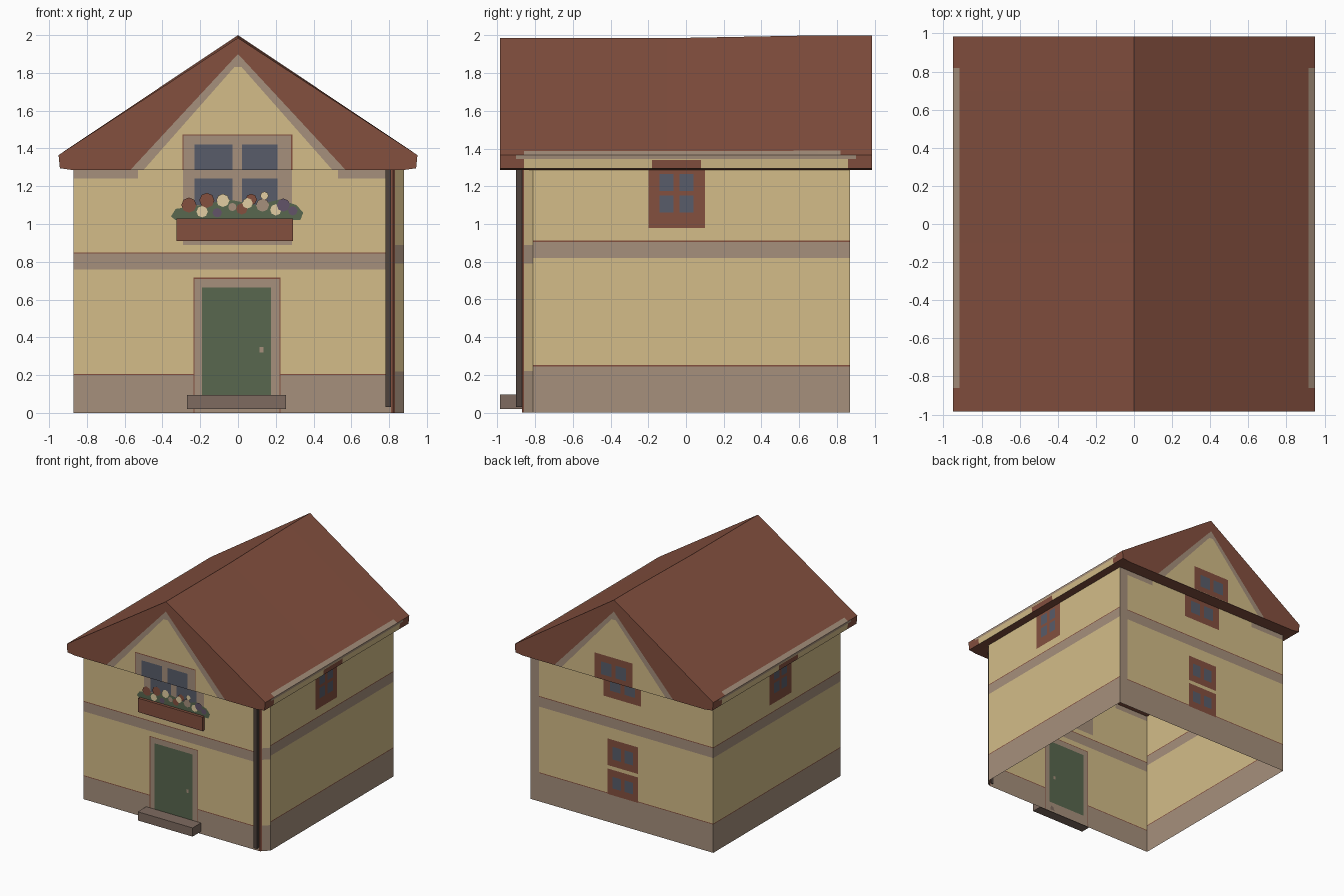
import bpy, math
from mathutils import Vector

if "Cube" in bpy.data.objects:
    bpy.data.objects.remove(bpy.data.objects["Cube"])

def lin(c):
    c /= 255
    return c / 12.92 if c <= 0.04045 else ((c + 0.055) / 1.055) ** 2.4

COLOURS = {
    "plaster": (211, 188, 136), "brown": (132, 80, 63), "trim": (166, 144, 124),
    "green": (88, 103, 78), "glass": (88, 92, 106), "dark": (78, 66, 60),
    "stone": (126, 107, 96), "cream": (226, 206, 162), "purple": (98, 84, 104),
}
NAMES = list(COLOURS)
MATS = []
for n, rgb in COLOURS.items():
    m = bpy.data.materials.new(n)
    m.diffuse_color = (*[lin(c) for c in rgb], 1)
    m.use_nodes = True
    m.node_tree.nodes["Principled BSDF"].inputs["Base Color"].default_value = m.diffuse_color
    MATS.append(m)
MID = Vector((0, 0, 1))

def make(name, verts, faces, mats):
    """Mesh object with outward faces and one colour name per face."""
    verts = [Vector(v) for v in verts]
    out = []
    for f in faces:
        a = [verts[i] for i in f]
        nrm = (a[1] - a[0]).cross(a[2] - a[0])
        out.append(f if nrm.dot(sum(a, Vector()) / len(a) - MID) >= 0 else f[::-1])
    me = bpy.data.meshes.new(name)
    me.from_pydata(verts, [], out)
    for m in MATS:
        me.materials.append(m)
    for p, c in zip(me.polygons, mats):
        p.material_index = NAMES.index(c)
    ob = bpy.data.objects.new(name, me)
    bpy.context.collection.objects.link(ob)
    return ob

def panel(name, to3d, u0, u1, v0, v1, base, rects=()):
    """Panel cut along every painted rectangle; the last rectangle wins."""
    def cuts(lo, hi, vals):
        return sorted({lo, hi, *[round(v, 4) for v in vals if lo < v < hi]})
    us = cuts(u0, u1, [v for r in rects for v in r[1:3]])
    vs = cuts(v0, v1, [v for r in rects for v in r[3:5]])
    n = len(vs)
    verts = [to3d(u, v) for u in us for v in vs]
    faces, mats = [], []
    for i in range(len(us) - 1):
        for j in range(n - 1):
            u, v = (us[i] + us[i + 1]) / 2, (vs[j] + vs[j + 1]) / 2
            c = base
            for r in rects:
                if r[1] < u < r[2] and r[3] < v < r[4]:
                    c = r[0]
            faces.append([i * n + j, (i + 1) * n + j, (i + 1) * n + j + 1, i * n + j + 1])
            mats.append(c)
    return make(name, verts, faces, mats)

def plate(name, pts, y, colour):
    """Flat painted plate facing front or back."""
    return make(name, [(x, y, z) for x, z in pts], [list(range(len(pts)))], [colour])

def rect(x0, x1, z0, z1):
    return [(x0, z0), (x1, z0), (x1, z1), (x0, z1)]

def box(name, x0, x1, y0, y1, z0, z1, colour):
    bpy.ops.mesh.primitive_cube_add(size=1, location=((x0 + x1) / 2, (y0 + y1) / 2, (z0 + z1) / 2))
    ob = bpy.context.object
    ob.name = name
    ob.scale = (x1 - x0, y1 - y0, z1 - z0)
    ob.data.materials.append(MATS[NAMES.index(colour)])
    return ob

W, TOP = 0.87, 1.31
BASE_SIDE = [("trim", -1, 1, 0, 0.25), ("brown", -1, 1, 0.245, 0.252),
             ("trim", -1, 1, 0.82, 0.91), ("brown", -1, 1, 0.905, 0.912)]
EAVE_TRIM = [("trim", -1, -0.53, 1.24, 2), ("trim", 0.53, 1, 1.24, 2)]

# front wall with door and lower part of the window
panel("front_wall", lambda x, z: (x, -W, z), -W, 0.82, 0, TOP, "plaster", EAVE_TRIM + [
    ("trim", -1, 1, 0, 0.205), ("brown", -1, 1, 0.2, 0.207),
    ("trim", -1, 1, 0.76, 0.85), ("brown", -1, 1, 0.843, 0.85),
    ("brown", -0.236, 0.226, 0, 0.716), ("trim", -0.23, 0.22, 0, 0.71),
    ("green", -0.19, 0.175, 0.09, 0.665), ("trim", 0.115, 0.135, 0.32, 0.35),
    ("trim", -0.29, 0.285, 0.89, 1.4),
    ("glass", -0.23, -0.03, 1.1, 1.24), ("glass", 0.02, 0.21, 1.1, 1.24),
    ("brown", 0.81, 0.83, 0, 2)])

# cut-off front right corner
panel("corner_wall", lambda t, z: (0.82 + 0.06 * t, -W + 0.06 * t, z), 0, 1, 0, TOP, "plaster",
      [("trim", 0, 1, 0, 0.22), ("trim", 0, 1, 0.79, 0.89), ("brown", 0, 0.2, 0, 2)])

# side walls, each with a four-pane window
side_window = [("brown", -0.2, 0.1, 0.98, 1.4)] + [
    ("glass", y, y + 0.075, z, z + 0.09) for y in (-0.14, -0.035) for z in (1.06, 1.175)]
panel("right_wall", lambda y, z: (0.88, y, z), -0.81, W, 0, TOP, "plaster", BASE_SIDE + side_window)
panel("left_wall", lambda y, z: (-W, y, z), -W, W, 0, TOP, "plaster", BASE_SIDE + side_window)

# back wall with a double lower window, upper window and corner strip
back = EAVE_TRIM + BASE_SIDE + [("trim", 0.8, 1, 0, 2)]
for z0, z1 in ((0.24, 0.46), (0.49, 0.72)):
    back.append(("brown", -0.15, 0.14, z0, z1))
    back += [("glass", x, x + 0.08, z0 + 0.06, z1 - 0.06) for x in (-0.1, 0.015)]
back.append(("brown", -0.18, 0.18, 1.08, 2))
back += [("glass", x, x + 0.1, 1.14, 1.25) for x in (-0.12, 0.02)]
panel("back_wall", lambda x, z: (x, W, z), -W, 0.88, 0, TOP, "plaster", back)

# roof: two slopes, eave boards, gable ends and underside
YR, XE, ZE, ZB = 0.985, 0.95, 1.365, 1.295
def ridge(y):
    return 1.985 + 0.015 * max(0, min(1, (y + 0.1) / 0.8))
for s, side in ((-1, "left"), (1, "right")):
    panel(side + "_roof_slope",
          lambda y, x: (s * x, y, ridge(y) + (ZE - ridge(y)) * x / XE),
          -YR, YR, 0, XE, "brown",
          [("brown", -0.1, 0.7, 0, XE), ("trim", -0.86, 0.82, 0.915, 1)])
    panel(side + "_eave_board", lambda y, z: (s * (XE - 0.1 * (ZE - z)), y, z),
          -YR, YR, ZB, ZE, "brown",
          [("trim", -0.9, 0.9, 1.345, 2), ("plaster", -0.86, 0.86, 1, 1.345),
           ("brown", -0.18, 0.08, 1, 1.34)])
XB = XE - 0.1 * (ZE - ZB)
for y, side in ((-YR, "front"), (YR, "back")):
    plate(side + "_gable", [(-XB, ZB), (-W, 1.285), (W, 1.285), (XB, ZB), (XE, ZE), (0, ridge(y)), (-XE, ZE)],
          y, "brown")
    o = 0.002 if y > 0 else -0.002
    plate(side + "_gable_trim", [(-0.57, 1.286), (0.57, 1.286), (0, 1.9)], y + o, "trim")
    plate(side + "_gable_plaster", [(-0.5, 1.286), (0.5, 1.286), (0.02, 1.83), (-0.02, 1.83)], y + 2 * o, "plaster")
panel("roof_underside", lambda x, y: (x, y, ZB if abs(x) > 0.9 else 1.285), -XB, XB, -YR, YR, "brown",
      [("brown", -W, W, -YR, YR)])

# upper halves of the gable windows
plate("front_window_edge", rect(-0.295, 0.288, 1.286, 1.475), -YR - 0.005, "brown")
plate("front_window_frame", rect(-0.288, 0.28, 1.286, 1.468), -YR - 0.006, "trim")
for x0, x1 in ((-0.23, -0.03), (0.02, 0.21)):
    plate("front_window_pane", rect(x0, x1, 1.286, 1.42), -YR - 0.008, "glass")
plate("back_window_frame", rect(-0.18, 0.18, 1.286, 1.5), YR + 0.006, "brown")
for x0 in (-0.12, 0.02):
    plate("back_window_pane", rect(x0, x0 + 0.1, 1.33, 1.44), YR + 0.008, "glass")

# flower box with leaves and blossoms
box("flower_box", -0.325, 0.29, -0.9, -W, 0.91, 1.03, "brown")
plate("flower_leaves", [(-0.33, 1.02), (0.33, 1.02), (0.345, 1.06), (0.31, 1.1), (0.22, 1.13),
                        (0.1, 1.1), (-0.05, 1.13), (-0.2, 1.1), (-0.33, 1.08), (-0.355, 1.04)], -0.876, "green")
blossoms = {
    "brown": [(-0.26, 1.1, 0.04), (-0.165, 1.125, 0.04), (0.02, 1.08, 0.03), (0.07, 1.13, 0.03)],
    "cream": [(-0.19, 1.065, 0.03), (-0.08, 1.125, 0.035), (0.05, 1.11, 0.028), (0.14, 1.15, 0.022), (0.2, 1.075, 0.03)],
    "trim": [(0.13, 1.1, 0.035), (-0.03, 1.09, 0.022)],
    "purple": [(0.24, 1.1, 0.035), (-0.11, 1.06, 0.025), (0.29, 1.07, 0.025)]}
for k, (colour, spots) in enumerate(blossoms.items()):
    for x, z, r in spots:
        plate("blossom", [(x + r * math.cos(a * math.pi / 4), z + r * math.sin(a * math.pi / 4))
                          for a in range(8)], -0.879 - 0.001 * k, colour)

# door step and drain pipe
box("door_step", -0.27, 0.255, -0.985, -W, 0.02, 0.095, "stone")
box("drain_pipe", 0.78, 0.81, -0.9, -W + 0.005, 0.03, 1.3, "dark")
